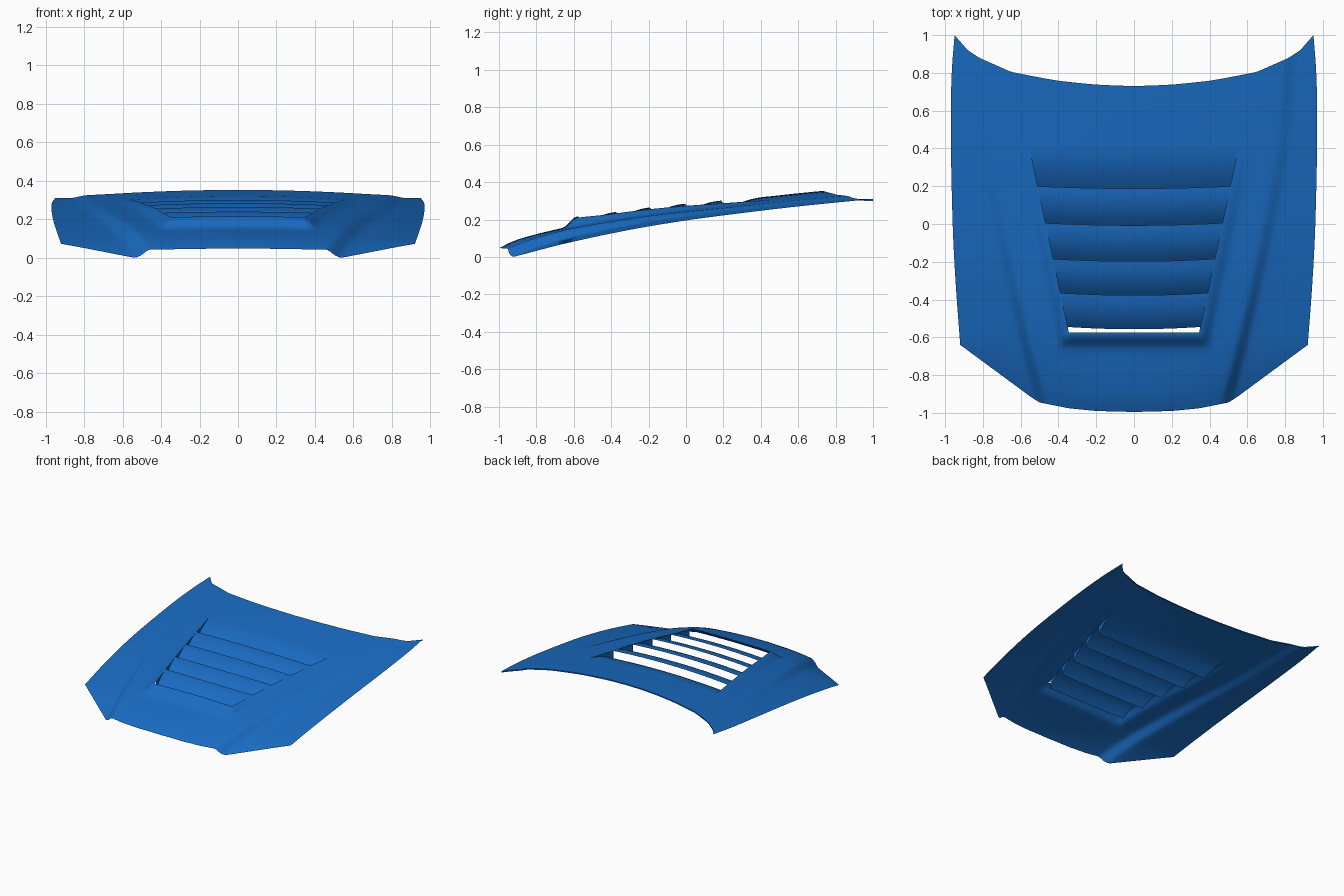
import bpy, math

if "Cube" in bpy.data.objects:
    bpy.data.objects.remove(bpy.data.objects["Cube"])

blue = bpy.data.materials.new("blue_paint")
blue.diffuse_color = (0.01, 0.15, 0.55, 1)
blue.use_nodes = True
blue.node_tree.nodes["Principled BSDF"].inputs["Base Color"].default_value = blue.diffuse_color


def curve(pts, smooth=True):
    """Return an interpolating function through (position, value) points."""
    n = len(pts)
    d = [(pts[min(i + 1, n - 1)][1] - pts[max(i - 1, 0)][1]) /
         (pts[min(i + 1, n - 1)][0] - pts[max(i - 1, 0)][0]) for i in range(n)]

    def f(p):
        p = min(max(p, pts[0][0]), pts[-1][0])
        i = max(k for k in range(n - 1) if pts[k][0] <= p)
        (a, va), (b, vb) = pts[i], pts[i + 1]
        h, t = b - a, (p - a) / (b - a)
        if not smooth:
            return va + (vb - va) * t
        return ((2*t**3 - 3*t*t + 1) * va + (t**3 - 2*t*t + t) * h * d[i]
                + (3*t*t - 2*t**3) * vb + (t**3 - t*t) * h * d[i + 1])
    return f


def ramp(p, a, b):
    t = min(max((p - a) / (b - a), 0), 1)
    return t * t * (3 - 2 * t)


# Profiles: centre line, side edge, plan outline, crease and frame height
centre_z = curve([(-1, .046), (-.91, .09), (-.66, .155), (-.4, .207), (-.2, .24), (0, .266),
                  (.2, .291), (.4, .318), (.72, .352), (1, .372)])
edge_z = curve([(-1, -.018), (-.92, .001), (-.64, .073), (-.3, .145), (0, .195),
                (.28, .232), (.6, .27), (1, .31)])
front_y = curve([(0, -.995), (.2, -.99), (.35, -.975), (.5, -.945), (.54, -.92), (.92, -.64)], False)
back_y = curve([(0, .73), (.2, .737), (.42, .76), (.65, .805), (.82, .88), (.88, .92), (.95, 1)], False)
side_x = curve([(-.64, .92), (-.3, .945), (0, .96), (.5, .97), (.8, .965), (1, .95)])
diag_x = curve([(-1, .5), (-.92, .54), (-.64, .92)], False)
crease_x = curve([(-1, .48), (-.92, .5), (-.65, .57), (-.4, .63), (0, .715), (.35, .78), (1, .84)])
frame_h = curve([(-.6, .045), (-.4, .03), (0, .019), (.2, .011), (.45, 0)])


def opening_x(y):
    return .35 + (y + .55) * .213


def hood_z(x, y):
    x = abs(x)
    limit = diag_x(y) if y < -.64 else side_x(y)
    c = .55 - .4 * ramp(y, -.9, .6)
    cx = crease_x(y)
    g = (1 - c) * min(x / limit, 1) ** 2 + c * ramp(x, cx - .04, cx + .04)
    z = centre_z(y) - (centre_z(y) - edge_z(y)) * g
    xo = opening_x(y)
    rise = min(ramp(y, -.66, -.585), 1 - ramp(x, xo + .005, xo + .075))
    return z + frame_h(y) * rise


def add_mesh(name, verts, faces):
    me = bpy.data.meshes.new(name)
    me.from_pydata(verts, [], faces)
    me.materials.append(blue)
    ob = bpy.data.objects.new(name, me)
    bpy.context.collection.objects.link(ob)
    bpy.ops.object.select_all(action='DESELECT')
    ob.select_set(True)
    bpy.context.view_layer.objects.active = ob
    bpy.ops.object.shade_smooth_by_angle(angle=math.radians(35))
    return ob


# Hood panel: column = segment between guide lines, row = position along y
COUNTS = [8, 4, 4, 6, 6]
half = [(k, i / n) for k, n in enumerate(COUNTS) for i in range(n)] + [(4, 1.0)]


def column_x(col, y):
    k, f = col
    xo, cx = opening_x(y), crease_x(y)
    g = [0, xo, xo + .08, cx - .04, cx + .04, side_x(y)]
    return g[k] + (g[k + 1] - g[k]) * f


def column_end(col, fn, y):
    for _ in range(60):
        y = .5 * y + .5 * fn(column_x(col, y))
    return y


HOLE_Y0, HOLE_Y1 = -.575, .45
rows = ([-1 + .34 * i / 7 for i in range(7)] + [-.66, -.64, -.62, -.6, -.585]
        + [HOLE_Y0 + (HOLE_Y1 - HOLE_Y0) * i / 24 for i in range(25)]
        + [.45 + .55 * i / 8 for i in range(1, 9)])
signed = [(-1, c, -i) for i, c in reversed(list(enumerate(half))) if i] + \
         [(1, c, i) for i, c in enumerate(half)]
ncol = len(signed)
verts = []
ends = [(column_end(c, front_y, -.8), column_end(c, back_y, .8)) for _, c, _ in signed]
for t in rows:
    for (sg, c, i), (y0, y1) in zip(signed, ends):
        if t >= .45:
            y = .45 + (t - .45) / .55 * (y1 - .45)
        else:
            inner = t if t > -.66 else y0 + (t + 1) / .34 * (-.66 - y0)
            outer = y0 + (t + 1) / 1.45 * (.45 - y0)
            w = ramp(c[0] + c[1], 2, 3.2)
            y = inner + (outer - inner) * w
        x = column_x(c, y)
        verts.append((sg * x, y, hood_z(x, y)))
faces = []
for r in range(len(rows) - 1):
    for k in range(ncol - 1):
        hole = HOLE_Y0 - .001 < (rows[r] + rows[r + 1]) / 2 < HOLE_Y1 \
            and max(abs(signed[k][2]), abs(signed[k + 1][2])) <= COUNTS[0]
        if not hole:
            a = r * ncol + k
            faces.append((a, a + 1, a + 1 + ncol, a + ncol))
# Small folded lip along the rear edge
last = (len(rows) - 1) * ncol
base = len(verts)
verts += [(x, y, z - .01) for x, y, z in verts[last:]]
faces += [(last + k, last + k + 1, base + k + 1, base + k) for k in range(ncol - 1)]
add_mesh("hood_panel", verts, faces)


# Louvres: rear edge flush with the frame, curving down towards the front
def add_louvre(name, y0, y1, depth):
    cols = [(-1, True)] + [(-1 + i / 8, False) for i in range(17)] + [(1, True)]
    n, steps = len(cols), 10
    verts, faces = [], []
    for r in range(steps + 1):
        t = r / steps
        for u, top in cols:
            bow = .012 * (1 - u * u) * (t if y0 > .4 else 1)
            y = y0 + (y1 - y0) * t - bow
            x = u * opening_x(y)
            drop = 0 if top else depth * t ** 2.3
            verts.append((x, y, hood_z(x, y) - drop))
    for r in range(steps):
        for k in range(n - 1):
            a = r * n + k
            quad = (a, a + n, a + n + 1, a + 1)
            if r == 0 and k in (0, n - 2):   # side walls start from a point
                quad = (a, a + n, a + n + 1)
            faces.append(quad)
    add_mesh(name, verts, faces)


edges = [.45, .2, .005, -.185, -.365, -.545]
for i in range(5):
    add_louvre(f"louvre_{i + 1}", edges[i], edges[i + 1], .065)
